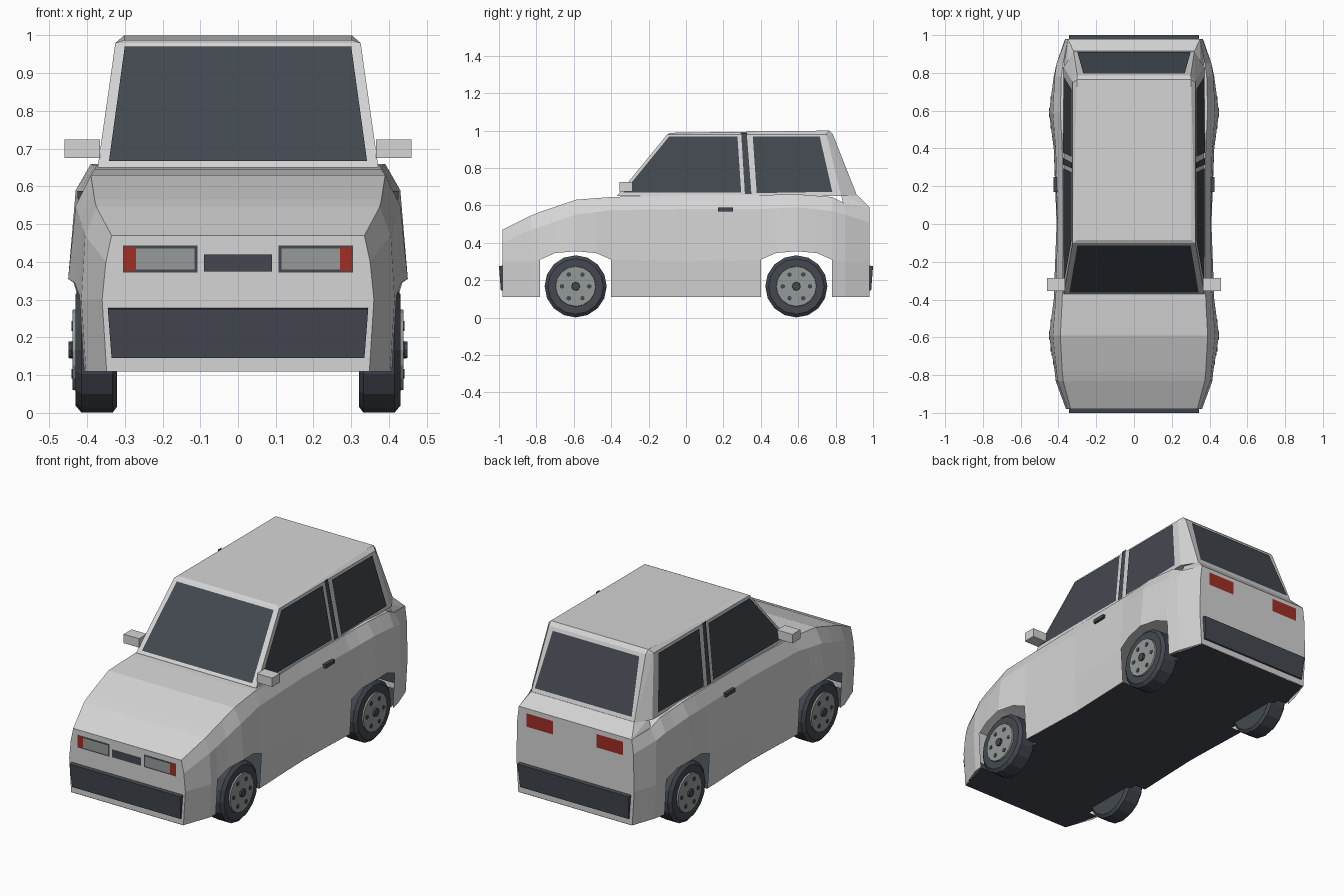
import bpy, bmesh, math
from mathutils import Vector

if "Cube" in bpy.data.objects:
    bpy.data.objects.remove(bpy.data.objects["Cube"])


def material(name, rgb):
    m = bpy.data.materials.new(name)
    m.use_nodes = True
    m.diffuse_color = (*rgb, 1)
    m.node_tree.nodes["Principled BSDF"].inputs["Base Color"].default_value = (*rgb, 1)
    return m


PAINT = material("silver paint", (.66, .66, .66))
DARK = material("charcoal", (.056, .066, .08))
METAL = material("pale grey", (.3, .33, .32))
RED = material("lamp red", (.35, .028, .018))


def finish(name, bm, mat):
    mesh = bpy.data.meshes.new(name)
    bm.to_mesh(mesh)
    bm.free()
    mesh.materials.append(mat)
    ob = bpy.data.objects.new(name, mesh)
    bpy.context.collection.objects.link(ob)
    return ob


def hull(name, pts, mat):
    """Convex solid around the given points."""
    bm = bmesh.new()
    for p in pts:
        bm.verts.new(p)
    bmesh.ops.convex_hull(bm, input=bm.verts[:])
    bmesh.ops.dissolve_limit(bm, angle_limit=.01, verts=bm.verts[:], edges=bm.edges[:])
    bmesh.ops.recalc_face_normals(bm, faces=bm.faces[:])
    return finish(name, bm, mat)


def box(name, lo, hi, mat):
    return hull(name, [(x, y, z) for x in (lo[0], hi[0])
                       for y in (lo[1], hi[1]) for z in (lo[2], hi[2])], mat)


def both(pts):
    return [(s * x, y, z) for s in (-1, 1) for x, y, z in pts]


def plate(name, pts, outward, mat, lift=.005):
    """Flat panel lifted slightly off the surface behind it."""
    bm = bmesh.new()
    f = bm.faces.new([bm.verts.new(p) for p in pts])
    f.normal_update()
    if f.normal.dot(Vector(outward)) < 0:
        f.normal_flip()
    bmesh.ops.translate(bm, vec=f.normal * lift, verts=bm.verts[:])
    return finish(name, bm, mat)


def lathe(name, profile, y, z, side, mat, sides=16):
    """Closed profile of (x, radius) spun about a wheel axle."""
    bm = bmesh.new()
    rings = []
    for x, r in profile:
        ring = []
        for i in range(sides):
            a = math.tau * i / sides
            ring.append(bm.verts.new((side * x, y + r * math.sin(a), z + r * math.cos(a))))
        rings.append(ring)
    for a, b in zip(rings, rings[1:]):
        for i in range(sides):
            j = (i + 1) % sides
            bm.faces.new((a[i], a[j], b[j], b[i]))
    bm.faces.new(rings[0])
    bm.faces.new(rings[-1])
    bmesh.ops.recalc_face_normals(bm, faces=bm.faces[:])
    return finish(name, bm, mat)


# Lower body sections: y, top x/z, shoulder x/z, lower x/z
FLOOR = .11
AXLE = .59
sections = [
    (-.98, .335, .47, .35, .40, .36, .3),
    (-.83, .375, .545, .405, .47, .415, .3),
    (-.78, .38, .565, .41, .485, .42, .31),
    (-AXLE, .39, .63, .43, .55, .45, .355),
    (-.40, .38, .645, .415, .575, .425, .31),
    (0, .375, .655, .405, .58, .41, .3),
    (.40, .38, .655, .415, .58, .425, .31),
    (AXLE, .39, .66, .43, .59, .45, .355),
    (.78, .385, .645, .42, .57, .425, .31),
    (.85, .375, .61, .41, .55, .41, .3),
    (.98, .35, .59, .36, .51, .365, .3)]


def section_at(y):
    for a, b in zip(sections, sections[1:]):
        if a[0] <= y <= b[0]:
            t = (y - a[0]) / (b[0] - a[0])
            return [p + (q - p) * t for p, q in zip(a, b)]


# Extra sections round off the wheel arches
extra = []
for y in (-.7, -.48, .48, .7):
    s = section_at(y)
    s[-1] = .345
    extra.append(tuple(s))
sections = sorted(sections + extra)

# Body shell, open at the wheel arches
bm = bmesh.new()
columns = []
for y, tx, tz, sx, sz, lx, lz in sections:
    pair = []
    for s in (-1, 1):
        pair.append([bm.verts.new((s * x, y, z)) for x, z in
                     ((tx, tz), (sx, sz), (lx, lz), (lx - .012, FLOOR))])
    columns.append(pair)
for i, (a, b) in enumerate(zip(columns, columns[1:])):
    bm.faces.new((a[0][0], a[1][0], b[1][0], b[0][0]))
    mid = (sections[i][0] + sections[i + 1][0]) / 2
    in_arch = abs(abs(mid) - AXLE) < .19
    for s in (0, 1):
        for k in range(2 if in_arch else 3):
            bm.faces.new((a[s][k], b[s][k], b[s][k + 1], a[s][k + 1]))
for end in (columns[0], columns[-1]):
    bm.faces.new(end[0] + end[1][::-1])
bmesh.ops.delete(bm, geom=[v for v in bm.verts if not v.link_faces], context='VERTS')
bmesh.ops.recalc_face_normals(bm, faces=bm.faces[:])
finish("body_shell", bm, PAINT)

# Underside, narrowed beside the wheels
half = [(.348, -.98), (.4, -.78), (.345, -.78), (.345, -.4), (.41, -.4), (.398, 0)]
edge = half + [(x, -y) for x, y in half[-2::-1]]
plate("underside", [(x, y, FLOOR) for x, y in edge]
      + [(-x, y, FLOOR) for x, y in edge[::-1]], (0, 0, -1), DARK, .001)

# Cabin and rear deck
hull("cabin", both([(.372, -.37, .65), (.372, .83, .65), (.32, .915, .65),
                    (.325, -.1, .98), (.325, .75, .98), (.3, .785, .98),
                    (.302, -.085, .988), (.302, .765, 1)]), PAINT)
hull("rear_deck", both([(.32, .915, .655), (.35, .98, .59), (.37, .84, .61),
                        (.35, .83, .655)]), PAINT)


# Windscreen and rear window
def glass(name, low, high, y0, y1, outward):
    pts = []
    for x, z in (low, high):
        y = y0 + (y1 - y0) * (z - .65) / .33
        pts.append([(-x, y, z), (x, y, z)])
    plate(name, pts[0] + pts[1][::-1], outward, DARK)


glass("windscreen", (.342, .664), (.3, .968), -.37, -.1, (0, -1, 1))
glass("rear_window", (.3, .675), (.268, .962), .915, .785, (0, 1, 1))

# Side windows and the dark strip between the doors
side_panes = {
    "front_side_window": [(-.335, .668), (-.09, .968), (.275, .968), (.295, .668)],
    "door_pillar_strip": [(.295, .985), (.325, .985), (.35, .66), (.315, .66)],
    "rear_side_window": [(.357, .968), (.715, .968), (.782, .672), (.378, .665)]}
for s, side in ((1, "left"), (-1, "right")):
    for name, pts in side_panes.items():
        plate(f"{side}_{name}", [(s * (.372 - (z - .65) / .33 * .047), y, z)
                                 for y, z in pts], (s, 0, 0), DARK)
    # Mirror and door handle
    box(side + "_mirror", (s * .365, -.355, .675), (s * .46, -.285, .725), PAINT)
    box(side + "_door_handle", (s * .4, .17, .568), (s * .425, .25, .588), DARK)

    # Lamps
    def lamp(name, x0, x1, z0, z1, y, mat, lift):
        plate(f"{side}_{name}", [(s * x0, y, z0), (s * x1, y, z0),
                                 (s * x1, y, z1), (s * x0, y, z1)], (0, y, 0), mat, lift)
    lamp("headlamp_surround", .107, .305, .372, .443, -.98, DARK, .003)
    lamp("headlamp_lens", .115, .27, .38, .435, -.98, METAL, .006)
    lamp("turn_lamp", .27, .302, .376, .439, -.98, RED, .006)
    lamp("tail_lamp", .135, .3, .49, .565, .98, RED, .004)

    # Wheels
    for y, end in ((-AXLE, "front"), (AXLE, "rear")):
        n = f"{side}_{end}_"
        z = .167
        lathe(n + "tyre", [(.32, .15), (.332, .166), (.415, .166), (.43, .148),
                           (.43, .115)], y, z, s, DARK)
        lathe(n + "rim", [(.42, .11), (.438, .106)], y, z, s, METAL)
        lathe(n + "hub_cap", [(.43, .024), (.449, .022)], y, z, s, DARK, 8)
        for i in range(6):
            a = math.tau * i / 6 + math.pi / 6
            lathe(f"{n}rim_hole_{i}", [(.43, .013), (.441, .013)],
                  y + .073 * math.sin(a), z + .073 * math.cos(a), s, DARK, 6)

# Grille and bumpers
plate("grille", [(-.09, -.98, .375), (.09, -.98, .375), (.09, -.98, .42),
                 (-.09, -.98, .42)], (0, -1, 0), DARK)
for d, end in ((-1, "front"), (1, "rear")):
    hull(end + "_bumper", both([(.345, d * .97, .28), (.345, d, .275), (.335, d * .99, .145),
                                (.335, d * .97, .145)]), DARK)
